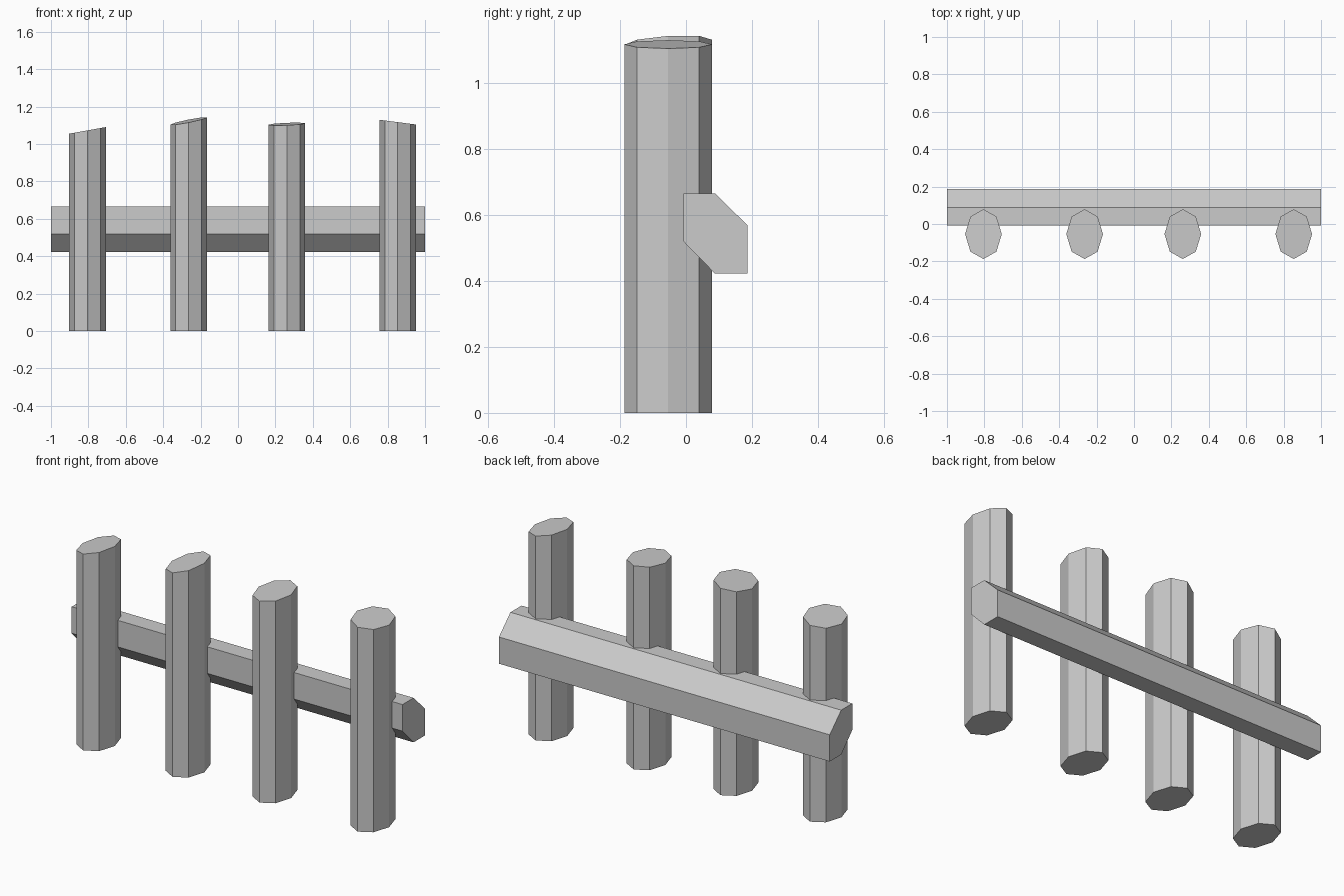
import bpy, bmesh, math

if "Cube" in bpy.data.objects:
    bpy.data.objects.remove(bpy.data.objects["Cube"])


def prism(name, bottom, top):
    """Closed prism joining two matching outlines."""
    bm = bmesh.new()
    a = [bm.verts.new(p) for p in bottom]
    b = [bm.verts.new(p) for p in top]
    n = len(a)
    bm.faces.new(a[::-1])
    bm.faces.new(b)
    for i in range(n):
        j = (i + 1) % n
        bm.faces.new((a[i], a[j], b[j], b[i]))
    bmesh.ops.recalc_face_normals(bm, faces=bm.faces)
    mesh = bpy.data.meshes.new(name)
    bm.to_mesh(mesh)
    bm.free()
    ob = bpy.data.objects.new(name, mesh)
    bpy.context.collection.objects.link(ob)
    return ob


# Horizontal rail: chamfered six-sided profile in y, z
profile = [(-0.008, 0.665), (0.088, 0.665), (0.187, 0.568),
           (0.187, 0.422), (0.088, 0.422), (-0.008, 0.52)]
prism("rail", [(-1, y, z) for y, z in profile], [(1, y, z) for y, z in profile])

# Eight-sided posts with slanted tops: x, top height, slope in x, slope in y
RX, RY, CY = 0.098, 0.133, -0.054
posts = [(-0.805, 1.073, 0.18, 0.0),
         (-0.264, 1.123, 0.20, 0.06),
         (0.261, 1.107, 0.04, 0.05),
         (0.854, 1.117, -0.13, 0.0)]
for k, (cx, height, sx, sy) in enumerate(posts, 1):
    ring = [(RX * math.cos(i * math.pi / 4), RY * math.sin(i * math.pi / 4))
            for i in range(8)]
    prism(f"post_{k}",
          [(cx + x, CY + y, 0) for x, y in ring],
          [(cx + x, CY + y, height + sx * x + sy * y) for x, y in ring])
